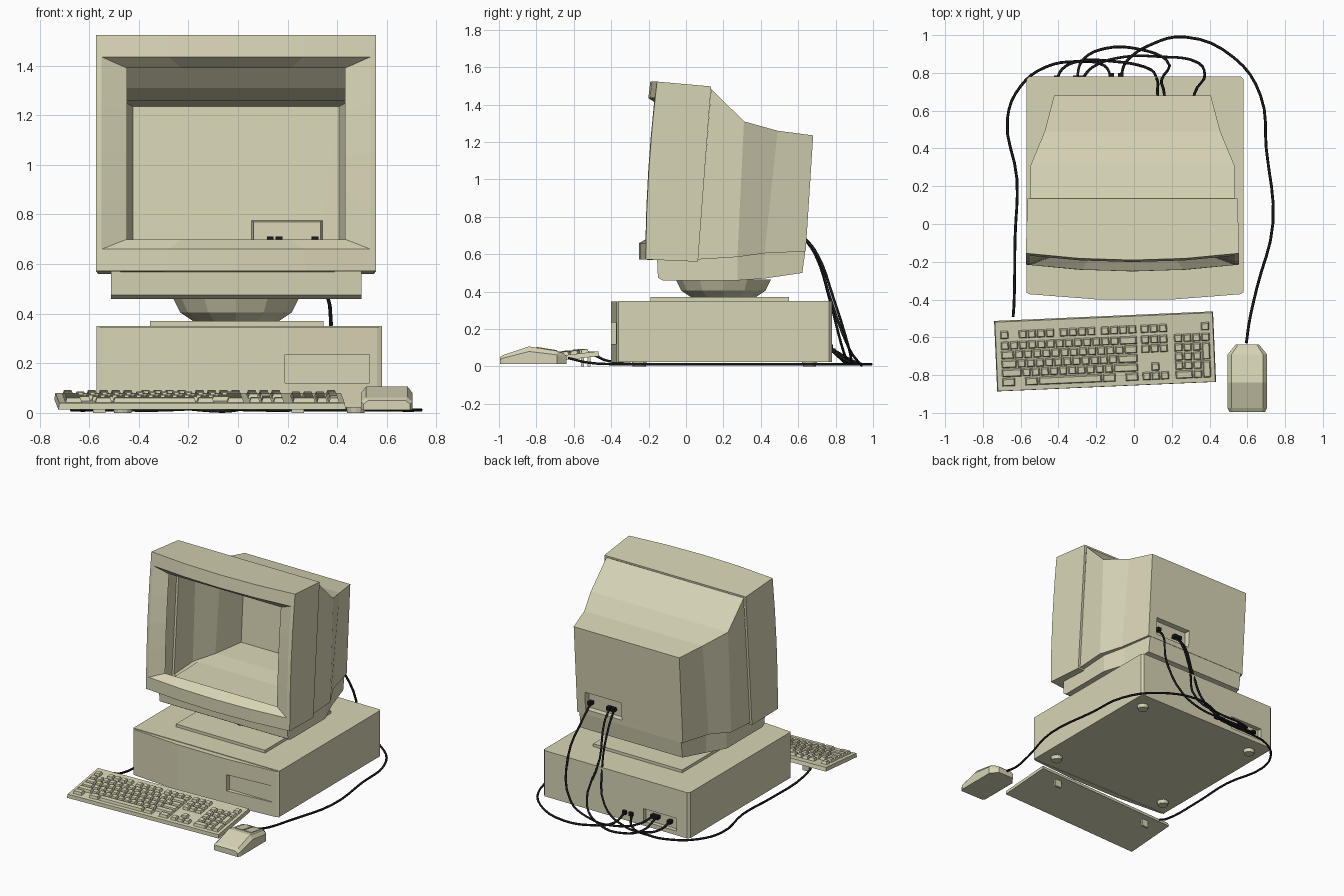
import bpy, bmesh
from math import sin, cos, pi, radians
from mathutils import Matrix, Vector

if "Cube" in bpy.data.objects:
    bpy.data.objects.remove(bpy.data.objects["Cube"])

def material(name, col):
    m = bpy.data.materials.new(name)
    m.diffuse_color = (*col, 1)
    m.use_nodes = True
    m.node_tree.nodes["Principled BSDF"].inputs["Base Color"].default_value = m.diffuse_color
    return m

BEIGE = material("beige_plastic", (0.68, 0.66, 0.46))
BLACK = material("black_rubber", (0.01, 0.01, 0.01))
CX = -0.008  # monitor centre line

def make(name, bm, mat=BEIGE, matrix=None):
    bmesh.ops.recalc_face_normals(bm, faces=bm.faces)
    me = bpy.data.meshes.new(name)
    bm.to_mesh(me)
    bm.free()
    ob = bpy.data.objects.new(name, me)
    me.materials.append(mat)
    bpy.context.collection.objects.link(ob)
    if matrix:
        ob.matrix_world = matrix
    return ob

def add_loft(bm, loops, start=True, end=True):
    rings = [[bm.verts.new(p) for p in lp] for lp in loops]
    n = len(rings[0])
    for a, b in zip(rings, rings[1:]):
        for i in range(n):
            j = (i + 1) % n
            bm.faces.new((a[i], a[j], b[j], b[i]))
    if start:
        bm.faces.new(rings[0])
    if end:
        bm.faces.new(rings[-1])

def loft(name, loops, start=True, end=True, mat=BEIGE, matrix=None):
    bm = bmesh.new()
    add_loft(bm, loops, start, end)
    return make(name, bm, mat, matrix)

def frustum(bm, x, y, z, sx, sy, h, taper=0.0):
    add_loft(bm, [[(x + a * (sx / 2 - t), y + b * (sy / 2 - t), zz)
                   for a, b in ((-1, -1), (1, -1), (1, 1), (-1, 1))]
                  for t, zz in ((0, z), (taper, z + h))])

def box(name, lo, hi, mat=BEIGE, matrix=None):
    bm = bmesh.new()
    frustum(bm, (lo[0] + hi[0]) / 2, (lo[1] + hi[1]) / 2, lo[2], hi[0] - lo[0], hi[1] - lo[1], hi[2] - lo[2])
    return make(name, bm, mat, matrix)

def prism(name, outline, z0, z1):
    return loft(name, [[(x, y, z) for x, y in outline] for z in (z0, z1)])

def lathe(name, profile, x, y, n):
    return loft(name, [[(x + r * cos(2 * pi * i / n), y + r * sin(2 * pi * i / n), z)
                        for i in range(n)] for r, z in profile])

def carve(ob, lo, hi):
    cutter = box("cutter", lo, hi)
    cutter.hide_render = True
    mod = ob.modifiers.new("carve", 'BOOLEAN')
    mod.object = cutter
    mod.solver = 'EXACT'
    bpy.context.view_layer.objects.active = ob
    bpy.ops.object.modifier_apply(modifier=mod.name)
    bpy.data.objects.remove(cutter)

# desktop case, bowed front panel with drive bay, feet
case = prism("case_body", [(-.57, -.362), (.58, -.362), (.58, .765), (.565, .78), (-.555, .78), (-.57, .765)], .025, .35)
carve(case, (-.47, .75, .055), (-.21, .85, .145))
panel = prism("case_front_panel", [(.58, -.362), (.578, -.352 - .012), (.56, -.372), (.2, -.4), (-.19, -.4),
                                   (-.55, -.372), (-.568, -.364), (-.57, -.362)], .022, .346)
carve(panel, (.19, -.5, .12), (.53, -.368, .235))
for sx in (-1, 1):
    for y in (-.25, .66):
        lathe("case_foot", [(.035, 0), (.04, .026)], .005 + sx * .47, y, 12)

# monitor stand
box("stand_plate", (-.355, -.19, .349), (.345, .55, .37))
lathe("swivel_base", [(.17, .368), (.225, .405), (.255, .465)], CX, .2, 12)

# monitor bezel: bowed frame around an open screen
def rect_loop(hw, z0, z1, yf, n=4):
    c = [(-hw, z0), (hw, z0), (hw, z1), (-hw, z1)]
    pts = []
    for k in range(4):
        (xa, za), (xb, zb) = c[k], c[(k + 1) % 4]
        for i in range(n):
            x, z = xa + (xb - xa) * i / n, za + (zb - za) * i / n
            pts.append((CX + x, yf(x, z), z))
    return pts

def side_y(x, z):
    return -.155 - (1.523 - z) / .95 * .06 - .014 * (1 - ((z - 1.047) / .476) ** 2)

def front_y(x, z):
    return side_y(x, z) - .036 * (1 - (x / .565) ** 2)

def rear_y(x, z):
    return .064 + (z - .56) / .937 * .07

loft("monitor_bezel", [
    rect_loop(.54, .572, 1.485, rear_y),
    rect_loop(.556, .56, 1.497, rear_y),
    rect_loop(.565, .572, 1.523, front_y),
    rect_loop(.542, .66, 1.435, front_y),
    rect_loop(.44, .70, 1.39, lambda x, z: side_y(x, z) + .035)], False, False)

# monitor rear housing: hollow shell with connector recess
def station(hw, yt, zt, yb, zb, cx=CX):
    return [(cx - hw, yb, zb), (cx + hw, yb, zb), (cx + hw, yt, zt), (cx - hw, yt, zt)]

loft("monitor_housing", [
    station(.54, .134, 1.485, .064, .572), station(.54, .31, 1.31, .275, .585),
    station(.465, .49, 1.26, .42, .605), station(.415, .68, 1.235, .64, .615),
    station(.143, .65, .775, .642, .65, .198), station(.135, .615, .77, .61, .655, .198)], False, True)

# monitor underside block
loft("monitor_base", [
    station(.505, -.155, .58, -.15, .475), station(.505, -.125, .58, -.125, .46), station(.505, .275, .59, .275, .46),
    station(.445, .42, .608, .42, .47), station(.4, .638, .617, .622, .5)])

# keyboard
KM = Matrix.Translation((-.153, -.676, .047)) @ Matrix.Rotation(radians(2.5), 4, 'Z') @ Matrix.Rotation(radians(6.5), 4, 'X')
bm = bmesh.new()
frustum(bm, 0, 0, -.013, 1.16, .376, .026, .004)
make("keyboard_body", bm, matrix=KM)
P = .0484
keys = bmesh.new()

def key_row(u, v, widths, h=1):
    for w in widths:  # negative widths are gaps
        if w > 0:
            frustum(keys, u + w * P / 2, v + (h - 1) * P / 2, .012, w * P - .006, h * P - .006, .019, .006)
        u += abs(w) * P

L, N, K = -.553, .19, .365
rows = [.114, .057, .008, -.041, -.089, -.138]
main = [[1, -1] + [1] * 4 + [-.5] + [1] * 4 + [-.5] + [1] * 4, [1] * 13 + [2], [1.5] + [1] * 12 + [1.5],
        [1.75] + [1] * 11 + [2.25], [2.25] + [1] * 10 + [2.75], [1.5, -1, 1.5, 7, 1.5, -1, 1.5]]
nav = [[1] * 3, [1] * 3, [1] * 3, [], [-1, 1], [1] * 3]
pad = [[-3, 1], [1] * 4, [1] * 3, [1] * 3, [1] * 3, [2, 1]]
for v, m, nv, pd in zip(rows, main, nav, pad):
    key_row(L, v, m)
    key_row(N, v, nv)
    key_row(K, v, pd)
key_row(K + 3 * P, rows[3], [1], 2)
key_row(K + 3 * P, rows[5], [1], 2)
make("keyboard_keys", keys, matrix=KM)
for u in (-.4, .4):
    p = KM @ Vector((u, .14, -.01))
    box("keyboard_leg", (p.x - .025, p.y - .008, 0), (p.x + .025, p.y + .008, p.z))

# mouse: sections along its length, plus two buttons
def mouse_section(y, hw, zs, zt):
    half = [(hw, .012), (hw, zs), (hw * .8, zt)]
    return [(.6 + x, y, z) for x, z in half] + [(.6 - x, y, z) for x, z in reversed(half)]

loft("mouse_body", [mouse_section(*s) for s in (
    (-.995, .094, .035, .05), (-.975, .104, .045, .062), (-.84, .104, .08, .107),
    (-.69, .104, .062, .083), (-.655, .075, .05, .07), (-.638, .062, .045, .055))])
for sx in (-1, 1):
    x0, x1 = sorted((.6 + sx * .005, .6 + sx * .065))
    loft("mouse_button", [[(x0, y, z - .01), (x1, y, z - .01), (x1, y, z + .004), (x0, y, z + .004)]
                          for y, z in ((-.80, .1006), (-.69, .083))])

# cables and plugs
def cable(name, pts):
    cu = bpy.data.curves.new(name, 'CURVE')
    cu.dimensions = '3D'
    cu.bevel_depth, cu.bevel_resolution, cu.resolution_u, cu.use_fill_caps = .0075, 1, 4, True
    sp = cu.splines.new('BEZIER')
    sp.bezier_points.add(len(pts) - 1)
    for b, p in zip(sp.bezier_points, pts):
        b.co = p
        b.handle_left_type = b.handle_right_type = 'AUTO'
    cu.materials.append(BLACK)
    bpy.context.collection.objects.link(bpy.data.objects.new(name, cu))

def plug(x, y, z):
    box("cable_plug", (x - .014, y - .025, z - .012), (x + .014, y + .015, z + .012), BLACK)

F = .012
cable("mouse_cable", [(.595, -.63, .045), (.61, -.52, .02), (.65, -.34, F), (.735, 0, F), (.70, .4, F), (.67, .68, F),
                      (.53, .88, F), (.27, .99, F), (.09, .95, F), (-.04, .86, .03), (-.07, .78, .085)])
cable("keyboard_cable", [(-.64, -.49, .06), (-.635, -.42, .03), (-.63, -.08, F), (-.62, .24, F), (-.67, .56, F),
                         (-.60, .73, F), (-.47, .83, F), (-.30, .86, F), (-.16, .84, .03), (-.12, .78, .085)])
cable("video_cable", [(.31, .62, .7), (.32, .69, .62), (.375, .79, .36), (.30, .87, .1), (.15, .885, .025),
                      (-.05, .885, .02), (-.22, .83, .06), (-.28, .76, .105)])
cable("power_cable", [(.165, .62, .7), (.16, .69, .62), (.145, .76, .4), (.17, .87, .1), (.03, .925, .02),
                      (-.15, .93, F), (-.27, .87, .04), (-.305, .76, .105)])
cable("signal_cable", [(.13, .62, .7), (.125, .69, .6), (.12, .77, .35), (.06, .83, .12), (-.1, .86, .03),
                       (-.3, .86, .03), (-.38, .82, .06), (-.41, .76, .1)])
for p in ((.31, .63, .7), (.165, .63, .7), (.13, .63, .7), (-.28, .77, .105), (-.31, .77, .105), (-.41, .77, .1),
          (-.07, .785, .085), (-.12, .785, .085)):
    plug(*p)
